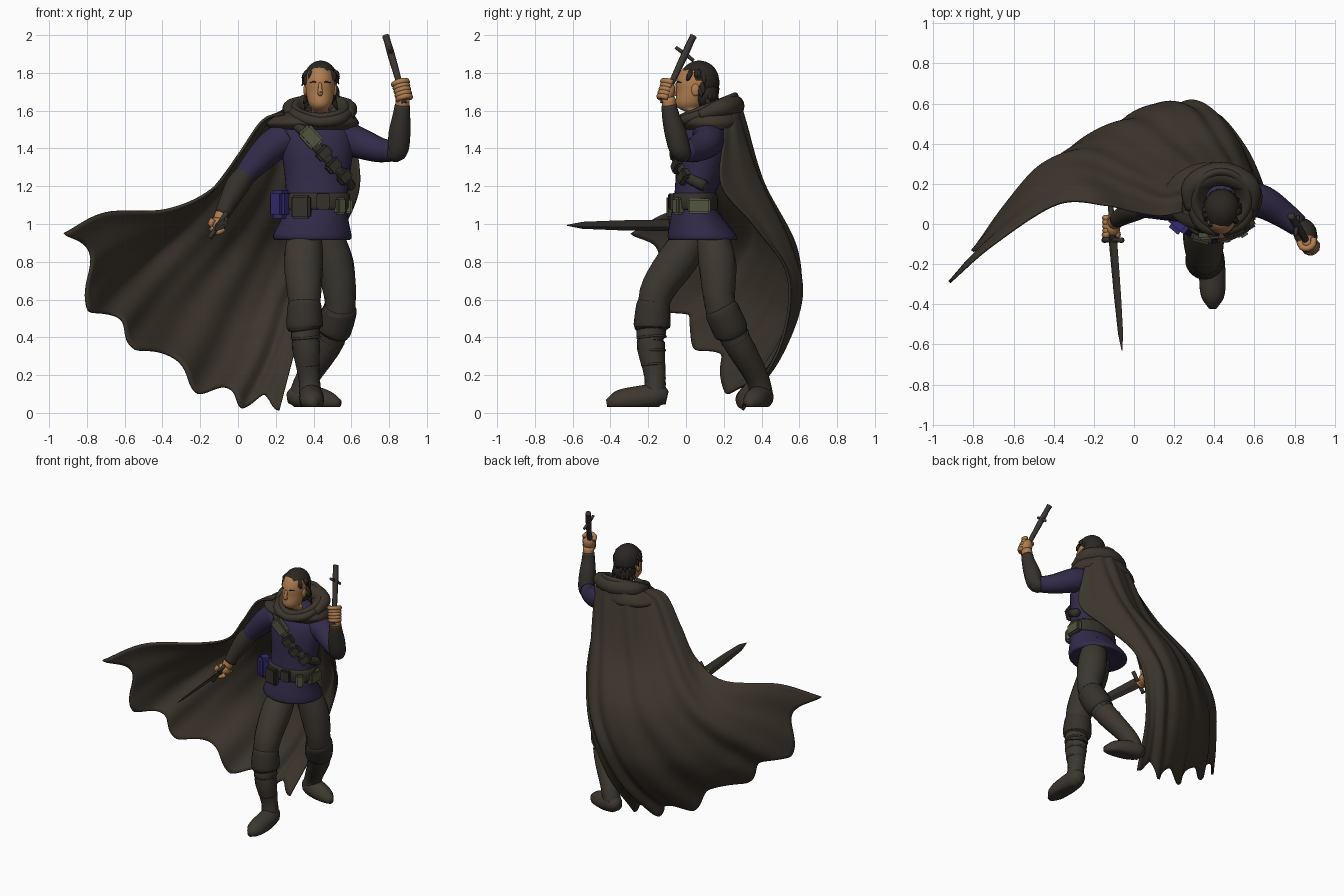
import bpy, bmesh, math, random
from mathutils import Vector, Matrix
random.seed(4)

def material(name, r, g, b):
    m = bpy.data.materials.new(name)
    m.diffuse_color = (r, g, b, 1)
    return m

CLOAK = material("cloak_brown", .045, .035, .025)
PANTS = material("trouser_brown", .047, .038, .028)
LEATHER = material("dark_leather", .036, .030, .023)
PURPLE = material("tunic_purple", .033, .024, .067)
BLUE = material("pouch_blue", .033, .024, .16)
GREEN = material("pouch_green", .085, .092, .052)
SKIN = material("skin", .43, .205, .08)
HAIR = material("hair_black", .024, .019, .015)
STEEL = material("dark_steel", .042, .035, .028)

def finish(name, bm, mat, smooth=True):
    bmesh.ops.recalc_face_normals(bm, faces=bm.faces)
    me = bpy.data.meshes.new(name)
    bm.to_mesh(me)
    bm.free()
    me.materials.append(mat)
    for p in me.polygons:
        p.use_smooth = smooth
    ob = bpy.data.objects.new(name, me)
    bpy.context.collection.objects.link(ob)
    return ob

def spline(pts, t):
    """Catmull-Rom point at t in 0..1 along pts."""
    pts = [Vector(p) for p in pts]
    n = len(pts) - 1
    f = min(max(t, 0), 1) * n
    i = min(int(f), n - 1)
    f -= i
    b, c = pts[i], pts[i + 1]
    a = pts[i - 1] if i else b * 2 - c
    d = pts[i + 2] if i + 2 <= n else c * 2 - b
    return (b * 2 + (c - a) * f + (a * 2 - b * 5 + c * 4 - d) * f * f
            + (b * 3 - a - c * 3 + d) * f ** 3) * .5

def skin_rings(name, rings, mat, floor=None, smooth=True):
    bm = bmesh.new()
    vs = [[bm.verts.new(p) for p in r] for r in rings]
    n = len(vs[0])
    for a, b in zip(vs, vs[1:]):
        for i in range(n):
            bm.faces.new((a[i], a[(i + 1) % n], b[(i + 1) % n], b[i]))
    bm.faces.new(vs[0])
    bm.faces.new(vs[-1])
    if floor is not None:
        for v in bm.verts:
            v.co.z = max(v.co.z, floor)
    return finish(name, bm, mat, smooth)

def limb(name, pts, mat, steps=14, sides=16, floor=None):
    """Round tube through (x, y, z, radius) points."""
    rings = []
    for k in range(steps + 1):
        t = k / steps
        p = spline(pts, t)
        tan = (spline(pts, t + .02) - spline(pts, t - .02)).to_3d()
        q = tan.to_track_quat('Z', 'Y')
        rings.append([p.to_3d() + q @ Vector((math.cos(a), math.sin(a), 0)) * p[3]
                      for a in (2 * math.pi * i / sides for i in range(sides))])
    return skin_rings(name, rings, mat, floor)

def loft(name, rows, mat, steps=24, sides=32):
    """Stack of ellipses (z, cx, cy, rx, ry, tilt)."""
    rings = []
    for k in range(steps + 1):
        z, cx, cy, rx, ry, tilt = spline(rows, k / steps)
        rings.append([(cx + rx * math.cos(a), cy + ry * math.sin(a), z + tilt * ry * math.sin(a))
                      for a in (2 * math.pi * i / sides for i in range(sides))])
    return skin_rings(name, rings, mat)

def ball(name, c, r, mat, rot=None, keep=None):
    bm = bmesh.new()
    bmesh.ops.create_icosphere(bm, subdivisions=4, radius=1)
    if keep:
        bmesh.ops.delete(bm, geom=[v for v in bm.verts if not keep(v.co)], context='VERTS')
    m = Matrix.Translation(c) @ (rot or Matrix()) @ Matrix.Diagonal((*r, 1))
    bmesh.ops.transform(bm, matrix=m, verts=bm.verts)
    return finish(name, bm, mat)

def box(name, c, size, mat, yaw=0, roll=0):
    bm = bmesh.new()
    bmesh.ops.create_cube(bm, size=1)
    bmesh.ops.scale(bm, vec=size, verts=bm.verts)
    bmesh.ops.bevel(bm, geom=bm.edges[:], offset=min(size) * .22, segments=2, affect='EDGES')
    m = Matrix.Translation(c) @ Matrix.Rotation(yaw, 4, 'Z') @ Matrix.Rotation(roll, 4, 'Y')
    bmesh.ops.transform(bm, matrix=m, verts=bm.verts)
    return finish(name, bm, mat, False)

# tunic, belt and belt pouches
loft("tunic", [(.92, .40, .09, .15, .13, 0), (.915, .395, .09, .195, .175, 0), (.94, .393, .085, .208, .182, 0),
               (1.02, .405, .06, .18, .145, 0), (1.12, .415, .04, .162, .105, 0), (1.25, .42, .07, .172, .125, 0),
               (1.38, .42, .09, .188, .14, 0), (1.48, .42, .11, .185, .13, 0), (1.55, .42, .13, .13, .1, 0),
               (1.6, .43, .12, .06, .06, 0)], PURPLE, 36)
loft("belt", [(1.075, .413, .045, .17, .115, 0), (1.09, .413, .045, .180, .124, 0),
              (1.15, .415, .045, .178, .122, 0), (1.165, .415, .045, .166, .112, 0)], LEATHER, 6)
for name, c, s, mat, yaw in [
        ("blue_pouch", (.225, .0, 1.105), (.10, .09, .15), BLUE, -.7),
        ("brown_pouch", (.335, -.07, 1.09), (.105, .05, .12), LEATHER, -.25),
        ("belt_buckle", (.45, -.078, 1.12), (.07, .03, .085), LEATHER, .1),
        ("green_pouch", (.54, -.04, 1.095), (.06, .05, .09), GREEN, .6),
        ("side_green_pouch", (.585, .07, 1.095), (.04, .12, .08), GREEN, 0)]:
    box(name, c, s, mat, yaw)

# bandolier with pouches
limb("bandolier_strap", [(.26, .08, 1.57, .03), (.34, -.015, 1.5, .03), (.45, -.035, 1.37, .03),
                         (.55, .0, 1.26, .03), (.595, .1, 1.2, .03)], LEATHER)
for i, (x, y, z) in enumerate([(.385, -.05, 1.46), (.455, -.055, 1.375), (.505, -.045, 1.31), (.56, -.01, 1.25)]):
    box("bandolier_pouch", (x, y, z), (.065 if i else .12, .05, .085), LEATHER if i else GREEN, .1 + .15 * i, .83)

# sleeves and bracers
limb("right_sleeve", [(.27, .1, 1.465, .09), (.18, .1, 1.41, .085), (.09, .095, 1.32, .07),
                      (.03, .085, 1.25, .055)], PURPLE)
limb("right_bracer", [(.055, .09, 1.28, .055), (.0, .075, 1.21, .062), (-.05, .045, 1.12, .05),
                      (-.085, .02, 1.05, .04)], LEATHER)
limb("left_sleeve", [(.55, .12, 1.46, .09), (.64, .11, 1.43, .083), (.74, .05, 1.395, .068),
                     (.82, -.01, 1.385, .055)], PURPLE)
limb("left_bracer", [(.81, -.005, 1.375, .045), (.845, -.03, 1.39, .056), (.855, -.055, 1.48, .058),
                     (.865, -.08, 1.57, .047), (.87, -.09, 1.63, .04)], LEATHER)

# hands curled round the grips
def fist(name, c, axis, out):
    c, axis = Vector(c), Vector(axis).normalized()
    out = (Vector(out) - axis * axis.dot(Vector(out))).normalized()
    side = axis.cross(out)
    ball(name + "_palm", c, (.043, .041, .056), SKIN, axis.to_track_quat('Z', 'Y').to_matrix().to_4x4())
    for k in range(5):
        r = .034 if k < 4 else .038
        o = c + axis * ((k - 1.7) * .021)
        pts = [(*(o + (out * math.cos(a) + side * math.sin(a)) * r), .0155)
               for a in (-1.8, -.9, 0, .9, 1.8)]
        limb(name + "_finger", pts, SKIN, 8, 8)

fist("right_hand", (-.11, -.005, .995), (.03, -1, 0), (-.6, -.1, -.7))
limb("right_wrist", [(-.08, .025, 1.07, .036), (-.1, .005, 1.01, .036)], SKIN, 3)
fist("left_hand", (.872, -.1, 1.7), (-.25, .3, 1), (.2, -1, .2))
limb("left_wrist", [(.87, -.085, 1.6, .037), (.872, -.095, 1.67, .038)], SKIN, 3)

# sword and dagger
def weapon(name, grip, guard, tip, wide, thick):
    grip, guard, tip, wide = map(Vector, (grip, guard, tip, wide))
    thin = (tip - guard).cross(wide).normalized() * thick
    rings = []
    for t, s in ((0, 1), (.5, .85), (.85, .6), (1, .08)):
        p = guard.lerp(tip, t)
        rings.append([p + wide * s, p + thin * s, p - wide * s, p - thin * s])
    skin_rings(name + "_blade", rings, STEEL, smooth=False)
    limb(name + "_handle", [(*grip, .02), (*grip.lerp(guard, .1), .014), (*guard, .016)], STEEL, 8, 10)
    limb(name + "_guard", [(*(guard - wide * 2.2), .014), (*guard, .012), (*(guard + wide * 2.2), .014)], STEEL, 6, 8)

weapon("sword", (-.118, .12, .995), (-.105, -.08, .993), (-.06, -.63, .993), (.021, 0, .031), .011)
limb("dagger", [(.88, -.125, 1.64, .015), (.85, -.07, 1.76, .017), (.81, -.005, 1.9, .02),
                (.79, .027, 1.97, .018), (.782, .04, 1.995, .02)], STEEL, 14, 8)
limb("dagger_guard", [(.805, -.055, 1.935, .009), (.81, -.005, 1.9, .011), (.818, .04, 1.865, .009)], STEEL, 6, 8)

# legs, boots and cuffs
limb("front_thigh", [(.36, .06, .98, .08), (.347, -.03, .83, .104), (.35, -.15, .65, .092),
                     (.355, -.18, .5, .075)], PANTS)
limb("front_boot_shaft", [(.355, -.18, .5, .078), (.36, -.185, .35, .075), (.375, -.165, .2, .058),
                          (.385, -.165, .08, .06)], PANTS)
limb("front_boot_cuff", [(.352, -.17, .59, .084), (.352, -.175, .55, .092), (.353, -.18, .46, .097),
                         (.355, -.18, .435, .075)], LEATHER)
limb("front_foot", [(.385, -.1, .08, .035), (.385, -.15, .09, .062), (.39, -.26, .075, .066),
                    (.392, -.36, .06, .058), (.392, -.42, .05, .02)], PANTS, floor=.03)
limb("back_thigh", [(.46, .13, .98, .08), (.51, .165, .8, .1), (.54, .175, .62, .086), (.535, .19, .5, .075)], PANTS)
limb("back_boot_shaft", [(.535, .19, .52, .078), (.475, .28, .36, .076), (.37, .375, .19, .062),
                         (.33, .4, .09, .062)], PANTS)
limb("back_boot_cuff", [(.54, .18, .56, .085), (.535, .195, .53, .093), (.505, .235, .44, .094),
                        (.495, .245, .415, .075)], LEATHER)
limb("back_foot", [(.265, .415, .08, .03), (.31, .405, .085, .062), (.4, .38, .075, .066),
                   (.48, .355, .06, .055), (.54, .33, .05, .02)], PANTS, floor=.03)
for a, b in (((.358, -.182, .40), (.372, -.172, .24)), ((.49, .26, .40), (.40, .35, .24))):
    a, b = Vector(a), Vector(b)
    for k in range(3):
        p = a.lerp(b, k / 2.2)
        d = (b - a).normalized() * .012
        r = .082 - .008 * k
        limb("boot_strap", [(*(p - d), r - .01), (*p, r), (*(p + d), r - .01)], LEATHER, 4)

# head
loft("head", [(1.52, .435, .1, .055, .055, 0), (1.585, .435, .07, .05, .06, 0), (1.61, .435, .02, .045, .056, 0),
              (1.64, .435, .02, .063, .075, 0), (1.70, .435, .04, .075, .09, 0), (1.76, .435, .05, .078, .1, 0),
              (1.82, .435, .06, .062, .08, 0), (1.845, .435, .06, .025, .03, 0)], SKIN)
limb("nose", [(.435, -.045, 1.745, .009), (.435, -.058, 1.715, .011), (.435, -.062, 1.695, .015),
              (.435, -.045, 1.682, .008)], SKIN, 8, 10)
for s in (-1, 1):
    ball("ear", (.435 + s * .077, .05, 1.71), (.012, .022, .032), SKIN)
    limb("eyebrow", [(.435 + s * .015, -.045, 1.747, .003), (.435 + s * .032, -.042, 1.753, .0045),
                     (.435 + s * .055, -.026, 1.748, .002)], HAIR, 6, 6)
# swept hair with loose locks
ball("hair", (.438, .07, 1.76), (.091, .105, .105), HAIR,
     keep=lambda v: (v.y > -.3 and v.z > -.1) or v.z > .42 or v.y > .2)
ball("nape_hair", (.438, .105, 1.69), (.082, .068, .08), HAIR)
for k in range(30):
    a = random.uniform(-.9, math.pi + .9)
    x, y = math.cos(a), math.sin(a)
    z = 1.82 - random.uniform(0, .14) * (.3 if y < 0 else 1)
    e = z - random.uniform(.05, .09) * (.6 if y < 0 else 1)
    limb("hair_lock", [(.438 + x * .06, .07 + y * .075, z, .012), (.438 + x * .084, .07 + y * .093, (z + e) / 2, .015),
                       (.438 + x * .1, .07 + y * .104, e, .002)], HAIR, 5, 6)

# cowl around the neck
loft("cowl", [(1.50, .40, .14, .225, .15, 0), (1.535, .395, .135, .245, .175, .03), (1.57, .405, .13, .215, .17, .1),
              (1.60, .425, .125, .17, .16, .2), (1.635, .435, .125, .15, .15, .35), (1.64, .435, .12, .125, .13, .4),
              (1.60, .435, .11, .09, .1, .3), (1.56, .435, .11, .07, .08, 0)], CLOAK, 32)
limb("hood_roll", [(.28, .07, 1.585, .025), (.29, .19, 1.615, .05), (.43, .25, 1.625, .06),
                   (.575, .19, 1.615, .05), (.59, .07, 1.575, .025)], CLOAK, 20)
limb("cowl_fold", [(.28, .1, 1.60, .022), (.33, .0, 1.565, .028), (.43, -.035, 1.54, .026),
                   (.54, .005, 1.555, .028), (.59, .1, 1.59, .022)], CLOAK, 20)

# billowing cloak: fold lines from shoulder to hem, left edge first
LINES = [
    [(.24, .06, 1.585), (.13, .04, 1.545), (.0, .06, 1.36), (-.14, .09, 1.18), (-.38, .1, 1.075), (-.7, -.1, 1.06), (-.92, -.29, .95)],
    [(.25, .17, 1.605), (.15, .15, 1.53), (-.02, .22, 1.28), (-.25, .31, 1.03), (-.46, .26, .85), (-.65, .06, .69), (-.785, -.12, .54)],
    [(.31, .25, 1.62), (.25, .26, 1.52), (.13, .34, 1.2), (-.08, .46, .9), (-.29, .39, .66), (-.42, .25, .49), (-.535, .04, .34)],
    [(.42, .28, 1.64), (.41, .31, 1.53), (.33, .40, 1.2), (.18, .57, .87), (.03, .56, .57), (-.08, .42, .32), (-.2, .2, .11)],
    [(.52, .26, 1.62), (.535, .285, 1.51), (.5, .37, 1.25), (.4, .54, .89), (.27, .60, .62), (.16, .48, .3), (.03, .27, .035)],
    [(.58, .2, 1.57), (.615, .2, 1.45), (.64, .19, 1.2), (.56, .37, .98), (.42, .54, .72), (.31, .50, .36), (.22, .3, .015)]]
NU, NV = 100, 54
bm = bmesh.new()
grid = []
for i in range(NU + 1):
    u = i / NU
    s = u * (len(LINES) - 1)
    f = (s % 1) ** .75
    hem = 1 - .085 * math.sin(math.pi * f) ** 2 * (1 - .6 * u)
    grid.append([bm.verts.new(spline([spline(l, j / NV * hem) for l in LINES], u)) for j in range(NV + 1)])
for i in range(NU):
    for j in range(NV):
        bm.faces.new((grid[i][j], grid[i + 1][j], grid[i + 1][j + 1], grid[i][j + 1]))
bm.normal_update()
for i in range(NU + 1):
    for j in range(NV + 1):
        u, v = i / NU, j / NV
        edge = min(1, 8 * u, 8 * (1 - u))
        wave = math.sin(u * 5 * 2 * math.pi + 1.2 * v) + .5 * math.sin(u * 9 * 2 * math.pi + 2 - v * 2)
        grid[i][j].co += grid[i][j].normal * (.014 * wave * edge * (.2 + .8 * v))
        grid[i][j].co.z = max(grid[i][j].co.z, .01)
cloak = finish("cloak", bm, CLOAK)
mod = cloak.modifiers.new("thickness", 'SOLIDIFY')
mod.thickness = .014
mod.offset = 0
